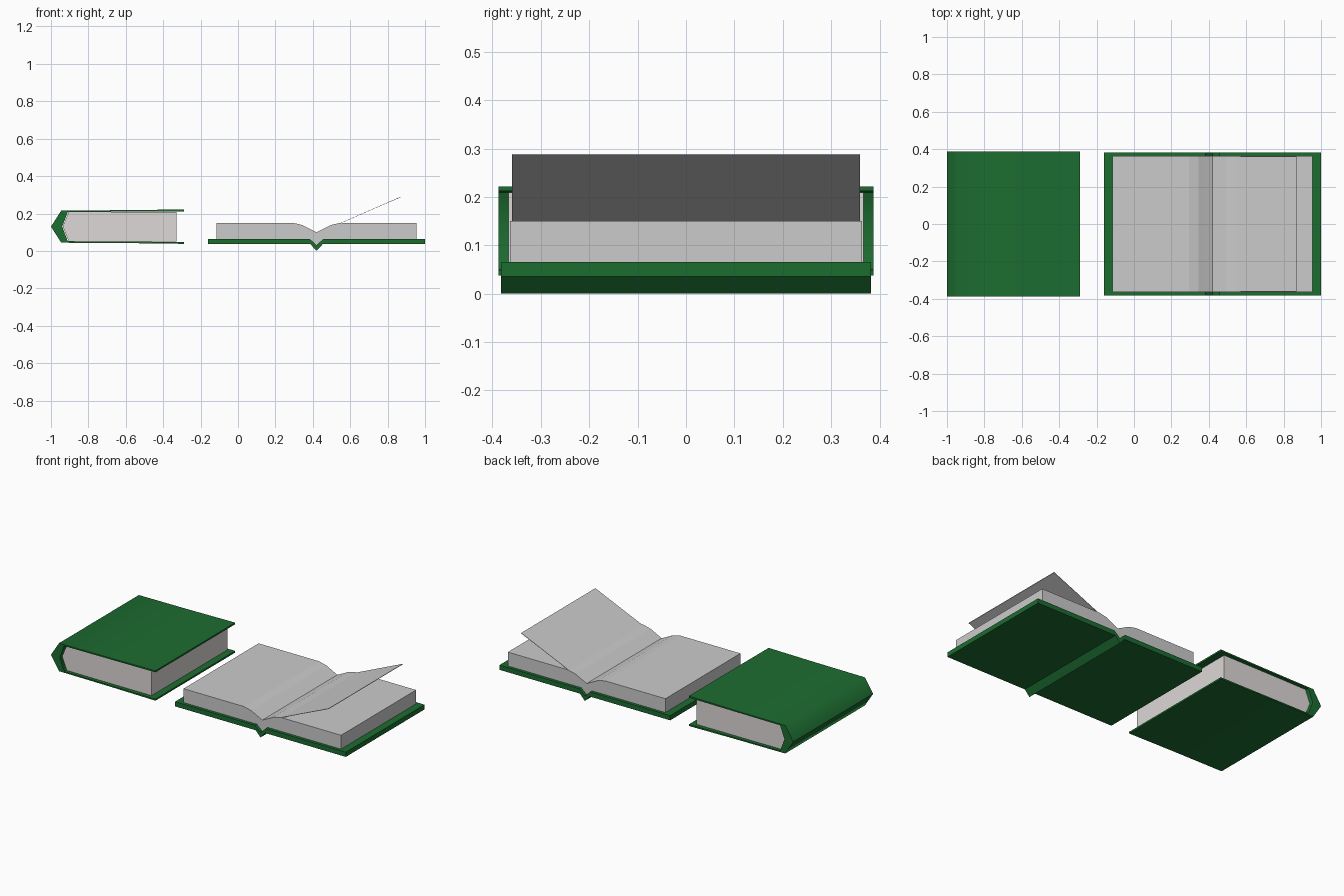
import bpy, bmesh, math

if "Cube" in bpy.data.objects:
    bpy.data.objects.remove(bpy.data.objects["Cube"])


def material(name, color):
    m = bpy.data.materials.new(name)
    m.diffuse_color = (*color, 1)
    m.use_nodes = True
    m.node_tree.nodes["Principled BSDF"].inputs["Base Color"].default_value = m.diffuse_color
    return m


green = material("green_cloth", (0.012, 0.15, 0.03))
cream = material("pale_paper", (0.72, 0.69, 0.68))


def slab(name, outer, inner, half_depth, mat=None, smooth=None):
    """Sweep the band between two matching xz lines along y."""
    bm = bmesh.new()
    rows = [[[bm.verts.new((x, y, z)) for x, z in line] for y in (-half_depth, half_depth)]
            for line in (outer, inner)]
    (of, ob), (nf, nb) = rows
    for i in range(len(outer) - 1):
        j = i + 1
        for a, b in ((of, ob), (nf, nb), (of, nf), (ob, nb)):
            bm.faces.new((a[i], a[j], b[j], b[i]))
    for i in (0, -1):
        bm.faces.new((of[i], ob[i], nb[i], nf[i]))
    bmesh.ops.recalc_face_normals(bm, faces=bm.faces)
    me = bpy.data.meshes.new(name)
    bm.to_mesh(me)
    bm.free()
    ob_ = bpy.data.objects.new(name, me)
    bpy.context.collection.objects.link(ob_)
    if mat:
        me.materials.append(mat)
    if smooth:
        bpy.context.view_layer.objects.active = ob_
        ob_.select_set(True)
        bpy.ops.object.shade_smooth_by_angle(angle=math.radians(smooth))
        ob_.select_set(False)
    return ob_


def mirror_z(points, c):
    """Complete a line whose last point lies on the height c."""
    return points + [(x, 2 * c - z) for x, z in points[-2::-1]]


def mirror_x(points, c):
    """Complete a line whose last point lies on x = c."""
    return points + [(2 * c - x, z) for x, z in points[-2::-1]]


# Closed book: wrapped cover with pointed spine, and page block
mid = 0.13
slab("closed_cover",
     mirror_z([(-0.29, 0.222), (-0.60, 0.218), (-0.945, 0.216), (-1.0, mid)], mid),
     mirror_z([(-0.29, 0.212), (-0.60, 0.210), (-0.91, 0.208), (-0.94, mid)], mid),
     0.387, green, 65)
slab("closed_pages",
     mirror_z([(-0.905, 0.209), (-0.937, mid)], mid),
     [(-0.33, 0.209), (-0.33, mid), (-0.33, 0.051)],
     0.367, cream)

# Open book: flat cover with a V shaped spine
cx = 0.42
slab("open_cover",
     mirror_x([(-0.16, 0.036), (0.387, 0.036), (cx, 0.0)], cx),
     mirror_x([(-0.16, 0.065), (0.383, 0.065), (cx, 0.031)], cx),
     0.382, green)

# Open pages dipping into the gutter
slab("open_pages",
     mirror_x([(-0.115, 0.15), (0.295, 0.15), (0.345, 0.138), (0.38, 0.12), (cx, 0.10)], cx),
     mirror_x([(-0.115, 0.065), (0.295, 0.065), (0.345, 0.065), (0.383, 0.065), (cx, 0.031)], cx),
     0.364)

# Single page being turned
slab("lifted_page",
     [(0.55, 0.150), (0.71, 0.220), (0.868, 0.289)],
     [(0.55, 0.148), (0.71, 0.218), (0.868, 0.286)],
     0.36)
